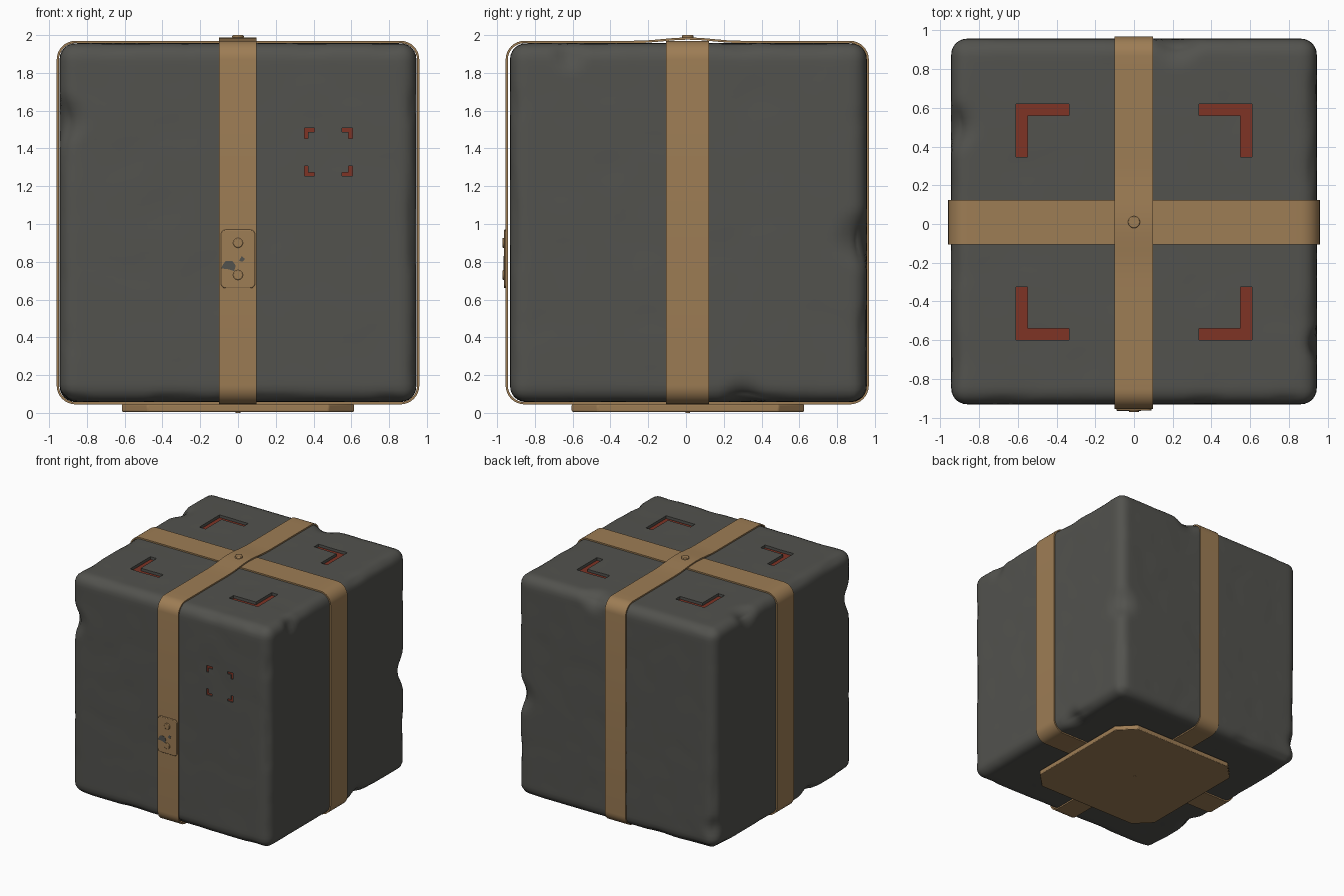
import bpy, bmesh, math
from mathutils import Vector, noise

cube = bpy.data.objects.get("Cube")
if cube:
    bpy.data.objects.remove(cube, do_unlink=True)


def material(name, rgb):
    m = bpy.data.materials.new(name)
    m.use_nodes = True
    m.diffuse_color = (*rgb, 1)
    m.node_tree.nodes["Principled BSDF"].inputs["Base Color"].default_value = (*rgb, 1)
    return m


GREY = material("charcoal grey", (0.085, 0.085, 0.076))
TAN = material("tan metal", (0.34, 0.205, 0.09))
RED = material("rust red", (0.21, 0.033, 0.018))
YC = 0.01  # depth of the crate centre


def finish(name, bm, mat, angle=35):
    bmesh.ops.recalc_face_normals(bm, faces=bm.faces)
    mesh = bpy.data.meshes.new(name)
    bm.to_mesh(mesh)
    bm.free()
    obj = bpy.data.objects.new(name, mesh)
    bpy.context.collection.objects.link(obj)
    mesh.materials.append(mat)
    smooth(obj, angle)
    return obj


def smooth(obj, angle):
    bpy.ops.object.select_all(action='DESELECT')
    obj.select_set(True)
    bpy.context.view_layer.objects.active = obj
    bpy.ops.object.shade_smooth_by_angle(angle=math.radians(angle))


# Frames turn flat outlines (u, v) plus a depth w into positions
def flat(u, v, w): return (u, v, w)
def front(u, v, w): return (u, w, v)
def side(u, v, w): return (w, u, v)


def prism(name, outlines, frame, w0, w1, mat, bevel=0):
    bm = bmesh.new()
    for pts in outlines:
        a = [bm.verts.new(frame(u, v, w0)) for u, v in pts]
        b = [bm.verts.new(frame(u, v, w1)) for u, v in pts]
        bm.faces.new(a)
        bm.faces.new(b)
        for i in range(len(pts)):
            j = (i + 1) % len(pts)
            bm.faces.new((a[i], a[j], b[j], b[i]))
    obj = finish(name, bm, mat)
    if bevel:
        mod = obj.modifiers.new("edge", 'BEVEL')
        mod.width = bevel
        mod.segments = 2
    return obj


def round_rect(u0, u1, v0, v1, r, seg=8, top=0):
    pts = []
    corners = [(u1 - r, v0 + r, -90), (u1 - r, v1 - r, 0), (u0 + r, v1 - r, 90), (u0 + r, v0 + r, 180)]
    for k, (cu, cv, start) in enumerate(corners):
        for i in range(seg + 1):
            t = math.radians(start + 90 * i / seg)
            pts.append((cu + r * math.cos(t), cv + r * math.sin(t)))
        if k == 1:  # extra points along the top run
            pts += [(cu + (u0 + r - cu) * i / top, v1) for i in range(1, top)]
    return pts


def circle(u, v, r, n=20):
    return [(u + r * math.cos(math.tau * i / n), v + r * math.sin(math.tau * i / n)) for i in range(n)]


def bracket(u, v, su, sv, length, width):
    shape = [(0, 0), (length, 0), (length, width), (width, width), (width, length), (0, length)]
    return [(u - su * a, v - sv * b) for a, b in shape]


def brackets(cu, cv, half, length, width):
    return [bracket(cu + su * half, cv + sv * half, su, sv, length, width)
            for su in (-1, 1) for sv in (-1, 1)]


# Worn crate body: rounded block with chipped edges
half = Vector((0.945, 0.945, 0.95))
centre = Vector((0, YC + 0.003, 1.007))
radius = 0.085
chips = [((-0.94, -0.93, 1.55), 0.16, 0.05), ((0.94, 0.95, 0.92), 0.18, 0.05),
         ((-0.94, 0.5, 1.95), 0.15, 0.045), ((0.22, 0.95, 1.95), 0.15, 0.045),
         ((-0.94, 0.95, 0.25), 0.12, 0.03), ((0.94, 0.3, 0.06), 0.14, 0.04),
         ((-0.94, -0.35, 0.06), 0.14, 0.04), ((0.94, -0.62, 1.9), 0.11, 0.03)]
bm = bmesh.new()
bmesh.ops.create_cube(bm, size=2)
bmesh.ops.subdivide_edges(bm, edges=bm.edges[:], cuts=59, use_grid_fill=True)
for vert in bm.verts:
    p = Vector(a * b for a, b in zip(vert.co, half))
    inner = Vector(max(-h + radius, min(h - radius, c)) for c, h in zip(p, half))
    normal = (p - inner).normalized()
    p = centre + inner + normal * radius
    edge = 1 - max(abs(c) for c in normal)
    wear = max(0, noise.noise(p * 5)) * (0.004 + 0.05 * edge)
    for spot, size, depth in chips:
        near = max(0, 1 - (p - Vector(spot)).length / size)
        wear += depth * near * near * (3 - 2 * near)
    vert.co = p - normal * wear
body = finish("crate_body", bm, GREY, 40)

# Recessed bracket marks on the top and the front
top_marks = brackets(0, YC, 0.61, 0.275, 0.06)
front_marks = brackets(0.478, 1.38, 0.127, 0.055, 0.02)
cutters = [prism("top_mark_cutter", top_marks, flat, 1.93, 2.1, GREY),
           prism("front_mark_cutter", front_marks, front, -1.1, -0.918, GREY)]
for cutter in cutters:
    mod = body.modifiers.new("recess", 'BOOLEAN')
    mod.operation = 'DIFFERENCE'
    mod.solver = 'EXACT'
    mod.object = cutter
    bpy.context.view_layer.objects.active = body
    bpy.ops.object.modifier_apply(modifier=mod.name)
for cutter in cutters:
    bpy.data.objects.remove(cutter, do_unlink=True)
smooth(body, 40)
prism("top_marks", top_marks, flat, 1.926, 1.933, RED)
prism("front_marks", front_marks, front, -0.921, -0.914, RED)


# Metal straps wrapped around the crate
def strap(name, frame, u0, u1, w0, w1, bump):
    thick, r = 0.012, 0.1

    def raised(pts):
        out = []
        for u, v in pts:
            near = max(0, 1 - abs(u - YC) / 0.27) if v > 1.9 else 0
            out.append((u, v + bump * near * near * (3 - 2 * near)))
        return out
    outer = raised(round_rect(u0, u1, 0.045, 1.97, r, top=24))
    inner = raised(round_rect(u0 + thick, u1 - thick, 0.045 + thick, 1.97 - thick, r - thick, top=24))
    bm = bmesh.new()
    loops = [[bm.verts.new(frame(u, v, w)) for u, v in pts]
             for pts, w in ((outer, w0), (outer, w1), (inner, w1), (inner, w0))]
    n = len(outer)
    for k in range(4):
        a, b = loops[k], loops[(k + 1) % 4]
        for i in range(n):
            j = (i + 1) % n
            bm.faces.new((a[i], a[j], b[j], b[i]))
    finish(name, bm, TAN)


strap("side_to_side_strap", front, -0.96, 0.96, -0.105, 0.123, 0)
strap("front_to_back_strap", side, -0.955, 0.968, -0.1, 0.098, 0.018)

# Buckle plate with rivets and worn paint on the front strap
prism("buckle_plate", [round_rect(-0.09, 0.09, 0.66, 0.97, 0.025, 4)], front, -0.964, -0.95, TAN, 0.004)
for z in (0.9, 0.73):
    prism("buckle_rivet", [circle(0, z, 0.026)], front, -0.972, -0.96, TAN, 0.004)
patch = [(-0.088, 0.765), (-0.05, 0.76), (-0.02, 0.75), (-0.012, 0.78), (-0.03, 0.805), (-0.065, 0.805), (-0.08, 0.785)]
speck = [(0.005, 0.805), (0.025, 0.8), (0.037, 0.815), (0.02, 0.83)]
prism("worn_paint", [patch, speck], front, -0.9655, -0.96, GREY)
prism("top_rivet", [circle(0, YC, 0.031)], flat, 1.98, 2.0, TAN, 0.005)

# Octagonal foot plate with a small centre stud
s, c = 0.615, 0.48
octagon = [(s, -c), (s, c), (c, s), (-c, s), (-s, c), (-s, -c), (-c, -s), (c, -s)]
prism("foot_plate", [[(u, v + YC) for u, v in octagon]], flat, 0.006, 0.046, TAN, 0.006)
prism("foot_stud", [circle(0, YC, 0.012, 12)], flat, 0, 0.01, TAN)
